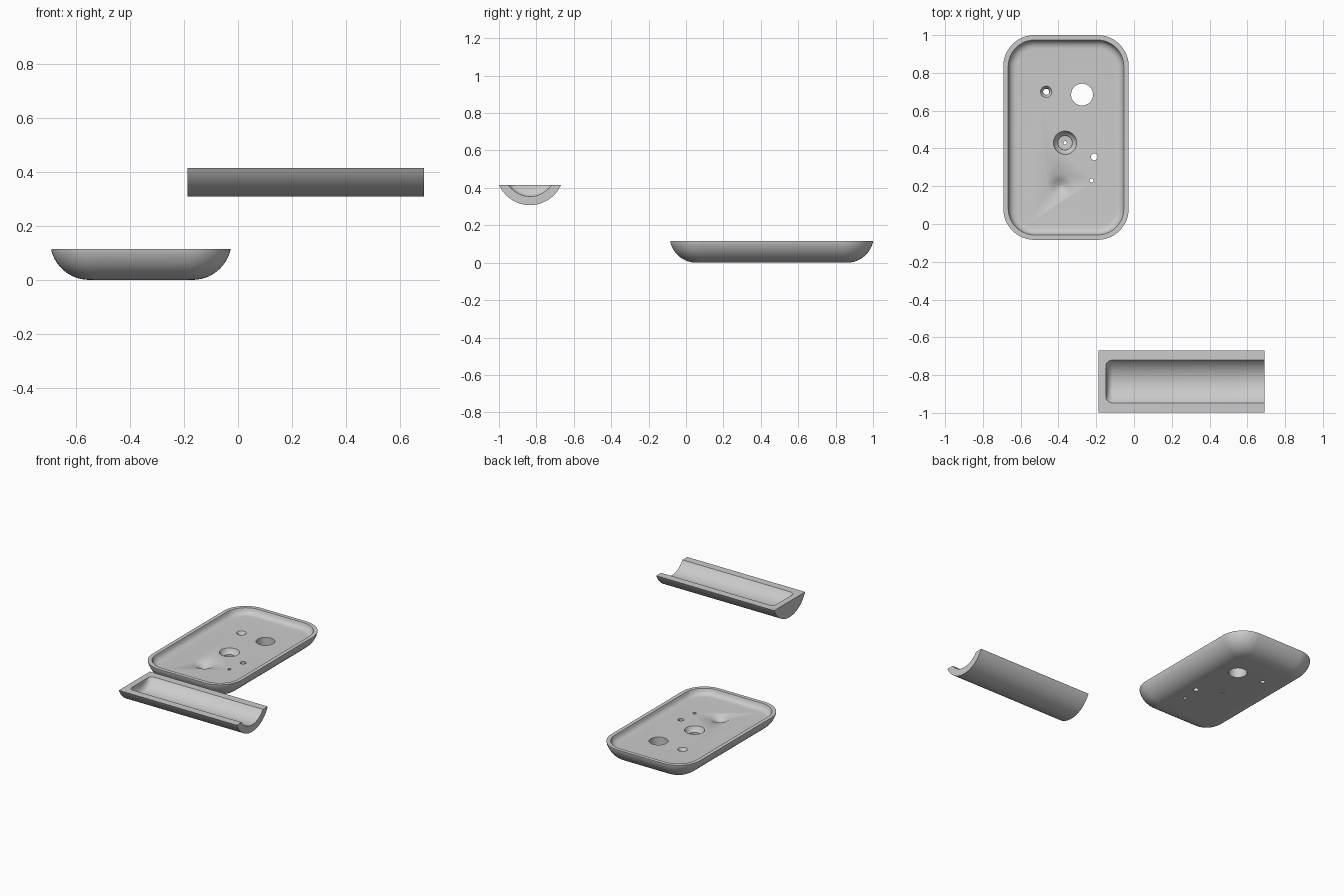
import bpy, bmesh, math
from mathutils import Vector

if "Cube" in bpy.data.objects:
    bpy.data.objects.remove(bpy.data.objects["Cube"])


def loft(name, rings):
    """Skin a stack of equal-length rings and cap both ends."""
    bm = bmesh.new()
    loops = [[bm.verts.new(p) for p in r] for r in rings]
    n = len(loops[0])
    for a, b in zip(loops, loops[1:]):
        for i in range(n):
            j = (i + 1) % n
            bm.faces.new((a[i], a[j], b[j], b[i]))
    bm.faces.new(loops[0])
    bm.faces.new(loops[-1])
    bmesh.ops.recalc_face_normals(bm, faces=bm.faces)
    me = bpy.data.meshes.new(name)
    bm.to_mesh(me)
    bm.free()
    ob = bpy.data.objects.new(name, me)
    bpy.context.collection.objects.link(ob)
    return ob


def rounded_rect(inset, z, cx=-0.36, cy=0.458, hx=0.332, hy=0.542, r=0.165, n=12):
    hx, hy, r = hx - inset, hy - inset, r - inset
    pts = []
    for k, (sx, sy) in enumerate([(1, 1), (-1, 1), (-1, -1), (1, -1)]):
        for i in range(n + 1):
            a = math.pi / 2 * (k + i / n)
            pts.append((cx + sx * (hx - r) + r * math.cos(a),
                        cy + sy * (hy - r) + r * math.sin(a), z))
    return pts


def lathe_cutter(x, y, profile, n=40):
    return loft("cutter", [[(x + r * math.cos(2 * math.pi * i / n),
                             y + r * math.sin(2 * math.pi * i / n), z)
                            for i in range(n)] for r, z in profile])


def carve(ob, cutters):
    bpy.context.view_layer.objects.active = ob
    for c in cutters:
        c.hide_render = True
        m = ob.modifiers.new("cut", 'BOOLEAN')
        m.operation, m.solver, m.object = 'DIFFERENCE', 'EXACT', c
        bpy.ops.object.modifier_apply(modifier=m.name)
        bpy.data.objects.remove(c)


def smooth(ob):
    bpy.ops.object.select_all(action='DESELECT')
    ob.select_set(True)
    bpy.context.view_layer.objects.active = ob
    bpy.ops.object.shade_smooth_by_angle(angle=math.radians(32))


# Tray: curved outer wall, narrow rim, filleted recess
TOP, FLOOR = 0.115, 0.078
R = 0.144
profile = []
for i in range(13):
    a = math.radians(76) * i / 12
    profile.append((0.14 - R * math.sin(a), R * (1 - math.cos(a))))
profile += [(0, TOP), (0.026, TOP)]
for i in range(1, 9):
    a = math.pi / 2 * i / 8
    profile.append((0.03 + 0.042 * (1 - math.cos(a)), TOP - 0.005 - (TOP - 0.005 - FLOOR) * math.sin(a)))
tray = loft("tray", [rounded_rect(d, z) for d, z in profile])

# Tray holes: plain, countersunk, stepped pit and conical dimple
UP, DOWN = FLOOR + 0.02, -0.05
cutters = [lathe_cutter(x, y, [(r, DOWN), (r, UP)])
           for x, y, r in [(-0.275, 0.685, 0.058), (-0.21, 0.355, 0.018), (-0.225, 0.23, 0.011)]]
cutters.append(lathe_cutter(-0.465, 0.70, [(0.016, DOWN), (0.016, 0.055), (0.021, 0.066),
                                           (0.03, FLOOR), (0.03, UP)]))
cutters.append(lathe_cutter(-0.365, 0.43, [(0.009, DOWN), (0.009, 0.018), (0.038, 0.02),
                                           (0.038, 0.045), (0.048, 0.053), (0.055, 0.063),
                                           (0.062, FLOOR), (0.062, UP)]))
cutters.append(lathe_cutter(-0.39, 0.20, [(0.002, 0.042), (0.035, 0.06), (0.065, FLOOR), (0.065, UP)]))
carve(tray, cutters)
smooth(tray)


# Trough: circular-segment bar with an open-ended groove
def segment(x, w, h, lift=0.0, cy=-0.834, top=0.415, n=32):
    r = (w * w + h * h) / (2 * h)
    a = math.asin(w / r)
    pts = [(x, cy + r * math.sin(-a + 2 * a * i / n),
            top - h + r * (1 - math.cos(-a + 2 * a * i / n))) for i in range(n + 1)]
    if lift:
        pts += [(x, cy + w, top + lift), (x, cy - w, top + lift)]
    return pts


trough = loft("trough", [segment(-0.188, 0.165, 0.107), segment(0.69, 0.165, 0.107)])
ends = [(-0.147, 0.094, 0.018), (-0.143, 0.100, 0.034), (-0.135, 0.107, 0.049),
        (-0.125, 0.112, 0.057), (-0.112, 0.114, 0.06), (0.75, 0.114, 0.06)]
carve(trough, [loft("cutter", [segment(x, w, h, 0.05) for x, w, h in ends])])
smooth(trough)
